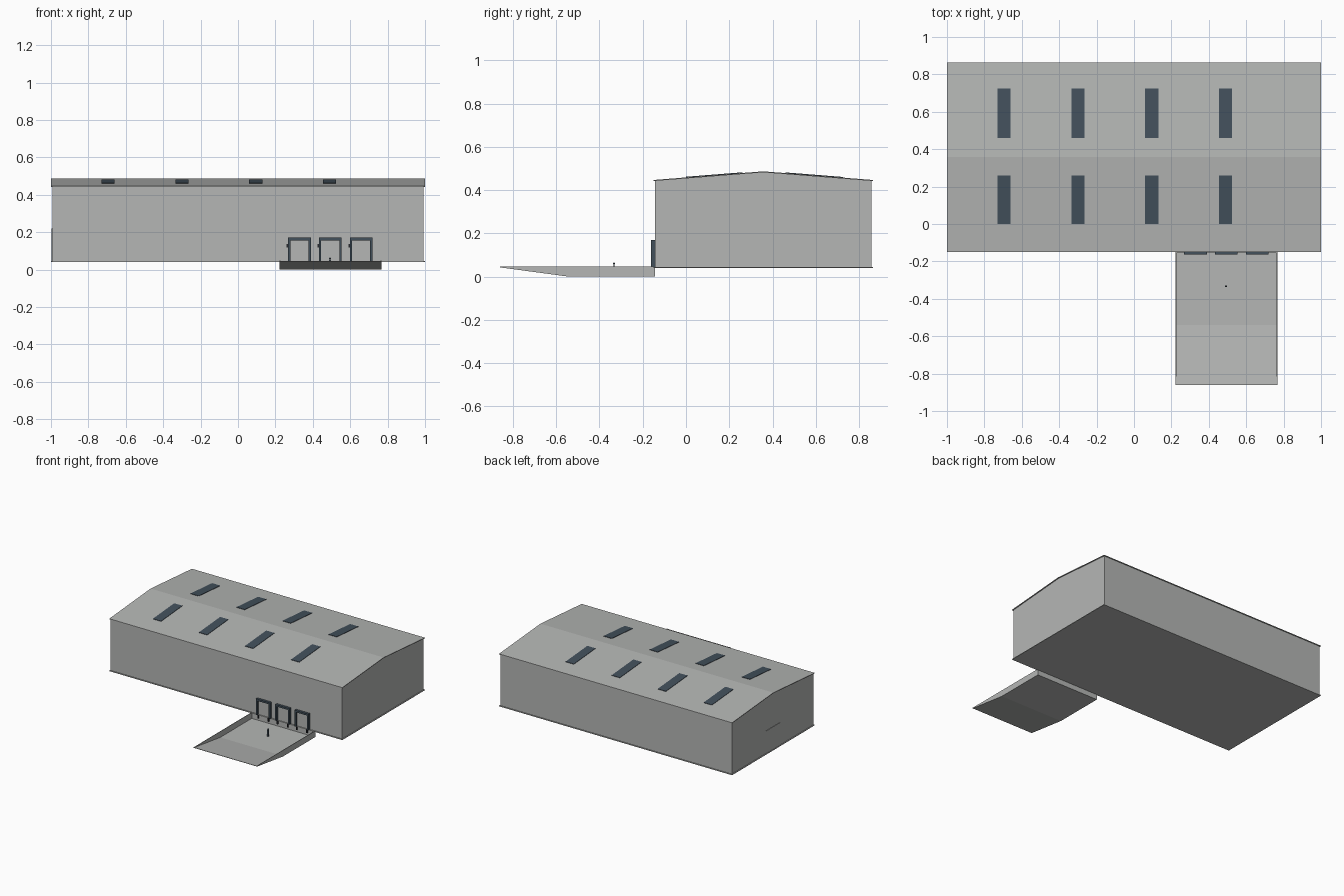
import bpy
import bmesh
from mathutils import Vector

cube = bpy.data.objects.get("Cube")
if cube:
    bpy.data.objects.remove(cube, do_unlink=True)


def material(name, rgb):
    mat = bpy.data.materials.new(name)
    mat.use_nodes = True
    color = (*rgb, 1)
    mat.diffuse_color = color
    mat.node_tree.nodes["Principled BSDF"].inputs["Base Color"].default_value = color
    return mat


grey = material("light grey", (0.46, 0.47, 0.46))
slate = material("slate blue", (0.055, 0.08, 0.105))
black = material("dark rubber", (0.02, 0.022, 0.028))


def extrude_x(name, outline, x0, x1, mat):
    """Prism along x from a closed (y, z) outline."""
    bm = bmesh.new()
    face = bm.faces.new([bm.verts.new((x0, y, z)) for y, z in outline])
    moved = bmesh.ops.extrude_face_region(bm, geom=[face])["geom"]
    verts = [v for v in moved if isinstance(v, bmesh.types.BMVert)]
    bmesh.ops.translate(bm, verts=verts, vec=Vector((x1 - x0, 0, 0)))
    bmesh.ops.recalc_face_normals(bm, faces=bm.faces)
    mesh = bpy.data.meshes.new(name)
    bm.to_mesh(mesh)
    bm.free()
    mesh.materials.append(mat)
    obj = bpy.data.objects.new(name, mesh)
    bpy.context.collection.objects.link(obj)
    return obj


def box(name, x0, x1, y0, y1, z0, z1, mat):
    return extrude_x(name, [(y0, z0), (y1, z0), (y1, z1), (y0, z1)], x0, x1, mat)


FRONT, BACK, RIDGE = -0.15, 0.864, 0.357
EAVE, PEAK, GROUND = 0.447, 0.487, 0.045


def roof_z(y):
    return PEAK - (PEAK - EAVE) * abs(y - RIDGE) / (RIDGE - FRONT)


# Hall: floor slab, gabled walls, thin overhanging roof
box("floor_slab", -1, 1, FRONT, BACK, GROUND - 0.005, GROUND, grey)
wall_front, wall_back = FRONT + 0.007, BACK - 0.007
extrude_x("hall_walls", [(wall_front, GROUND), (wall_back, GROUND),
                         (wall_back, roof_z(wall_back) - 0.003), (RIDGE, PEAK - 0.003),
                         (wall_front, roof_z(wall_front) - 0.003)], -0.993, 0.993, grey)
extrude_x("roof", [(FRONT, EAVE - 0.005), (RIDGE, PEAK - 0.005), (BACK, EAVE - 0.005),
                   (BACK, EAVE), (RIDGE, PEAK), (FRONT, EAVE)], -1, 1, grey)

# Skylights: thin plates following both roof slopes
for i in range(4):
    x = -0.695 + i * 0.395
    for side, y0, y1 in (("front", 0.0, 0.26), ("back", 0.46, 0.725)):
        za, zb = roof_z(y0), roof_z(y1)
        extrude_x(f"skylight_{side}_{i + 1}",
                  [(y0, za - 0.001), (y1, zb - 0.001), (y1, zb + 0.003), (y0, za + 0.003)],
                  x - 0.035, x + 0.035, slate)

# Personnel door on the end wall
box("end_door", -0.996, -0.992, 0.27, 0.44, GROUND, 0.22, grey)

# Sunken loading yard: ramp floor, thin side walls and dock wall
YX0, YX1, YARD = 0.222, 0.766, -0.86
extrude_x("yard_floor", [(YARD, 0.043), (-0.54, 0.0), (FRONT, 0.0),
                         (FRONT, 0.003), (-0.54, 0.003), (YARD, 0.046)], YX0, YX1, grey)
for name, x in (("yard_wall_right", YX0), ("yard_wall_left", YX1 - 0.004)):
    extrude_x(name, [(YARD, 0.043), (-0.54, 0.0), (FRONT, 0.0),
                     (FRONT, 0.048), (YARD, 0.048)], x, x + 0.004, grey)
box("dock_wall", YX0, YX1, FRONT - 0.004, FRONT + 0.006, 0.0, GROUND, grey)

# Dock doors: dark seal frame, panel, rubber bumpers and a signal lamp
for i in range(3):
    x0 = 0.268 + i * 0.165
    x1 = x0 + 0.121
    n = i + 1
    box(f"seal_post_right_{n}", x0, x0 + 0.012, -0.162, wall_front, GROUND, 0.17, slate)
    box(f"seal_post_left_{n}", x1 - 0.012, x1, -0.162, wall_front, GROUND, 0.17, slate)
    box(f"seal_head_{n}", x0 + 0.012, x1 - 0.012, -0.162, wall_front, 0.156, 0.17, slate)
    box(f"dock_door_{n}", x0 + 0.012, x1 - 0.012, -0.146, wall_front, GROUND, 0.156, grey)
    box(f"signal_lamp_{n}", x0 - 0.008, x0, -0.15, wall_front, 0.117, 0.137, black)
    for side, x in (("right", x0 + 0.012), ("left", x1 - 0.022)):
        box(f"bumper_{side}_{n}", x, x + 0.01, -0.162, -0.153, 0.02, GROUND, black)

# Small standing figure in the yard
box("figure_body", 0.486, 0.498, -0.336, -0.330, 0.003, 0.055, slate)
bpy.ops.mesh.primitive_uv_sphere_add(segments=10, ring_count=6, radius=0.005,
                                     location=(0.492, -0.333, 0.06))
head = bpy.context.object
head.name = "figure_head"
head.data.materials.append(slate)
